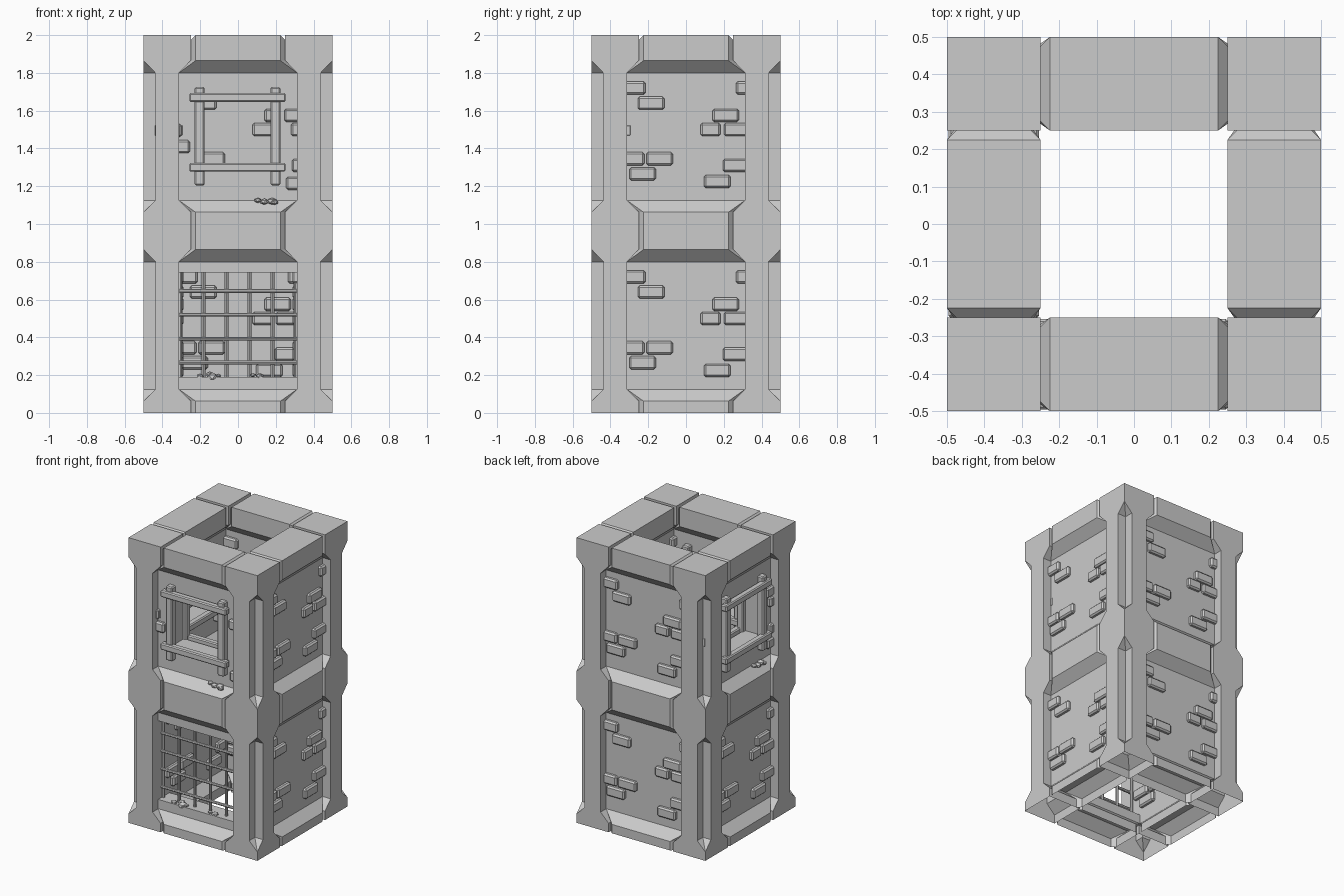
import bpy, bmesh, math, random
from mathutils import Matrix, Vector

if "Cube" in bpy.data.objects:
    bpy.data.objects.remove(bpy.data.objects["Cube"])
random.seed(4)

stone = bpy.data.materials.new("stone_grey")
stone.use_nodes = True
GREY = (0.6, 0.6, 0.6, 1)
stone.diffuse_color = GREY
stone.node_tree.nodes["Principled BSDF"].inputs["Base Color"].default_value = GREY

MID, HALF = 0.375, 0.0625      # wall centre line and half thickness
N = 0.3125                     # half width of a wall panel


def finish(name, bm, turn=0):
    bmesh.ops.transform(bm, matrix=Matrix.Rotation(turn * math.pi / 2, 4, 'Z'), verts=bm.verts)
    mesh = bpy.data.meshes.new(name)
    bm.to_mesh(mesh)
    bm.free()
    mesh.materials.append(stone)
    obj = bpy.data.objects.new(name, mesh)
    bpy.context.collection.objects.link(obj)
    return obj


def box(bm, x, y, z, bevel=0.0):
    """Box from three (low, high) ranges."""
    size = [r[1] - r[0] for r in (x, y, z)]
    centre = [sum(r) / 2 for r in (x, y, z)]
    m = Matrix.Translation(centre) @ Matrix.Diagonal((*size, 1))
    verts = bmesh.ops.create_cube(bm, size=1, matrix=m)["verts"]
    if bevel:
        edges = list({e for v in verts for e in v.link_edges})
        bmesh.ops.bevel(bm, geom=edges, offset=bevel, segments=1, affect='EDGES')


def loft(sections, open_bottom):
    """Skin a stack of (z, outline) sections."""
    bm = bmesh.new()
    rings = [[bm.verts.new((x, y, z)) for x, y in pts] for z, pts in sections]
    for a, b in zip(rings, rings[1:]):
        for i in range(len(a)):
            j = (i + 1) % len(a)
            bm.faces.new((a[i], a[j], b[j], b[i]))
    bm.faces.new(rings[-1])
    if not open_bottom:
        bm.faces.new(rings[0][::-1])
    bmesh.ops.remove_doubles(bm, verts=bm.verts, dist=1e-5)
    bmesh.ops.recalc_face_normals(bm, faces=bm.faces)
    return bm


# Corner columns, waisted at each storey with a square notch on the outer edge
def column_outline(i, o):
    return [(i, i), (.5, i), (.5, o), (o, o), (o, .5), (i, .5)]


wide, slim = column_outline(.25, .5), column_outline(N, .4375)
column = [(0, wide)]
for z in (0, 1):
    column += [(z + .0625, wide), (z + .125, slim), (z + .8, slim), (z + .865, wide)]
column.append((2, wide))
for k, name in enumerate(("back_left", "back_right", "front_right", "front_left")):
    finish(name + "_column", loft(column, True), k)


# Ring beams with sloped ledges and chamfered ends
def beam_outline(a, d, c):
    half = [(-a, d - c), (-a, c - d), (c - a, -d), (a - c, -d)]
    return [(x, y - MID) for x, y in half + [(-x, -y) for x, y in half]]


full, flush = beam_outline(.25, .125, .025), beam_outline(N, HALF, 0)
capped = beam_outline(.225, .125, 0)
beams = {
    "lower_beam": [(0, full), (.0625, full), (.125, flush)],
    "middle_beam": [(.8, flush), (.865, full), (1.0625, full), (1.125, flush)],
    "upper_beam": [(1.8, flush), (1.865, full), (1.975, full), (2, capped)],
}

# Brick layout on one panel: x, z, width
BRICKS = [(-.285, .72, .14), (-.185, .64, .14), (.21, .575, .14), (.13, .5, .105),
          (.27, .5, .14), (-.29, .345, .14), (-.14, .345, .14), (-.23, .265, .14),
          (.265, .31, .14), (.165, .225, .14), (.335, .72, .14)]
WINDOW_BRICKS = [(.315, .575, .14), (.35, .5, .14), (.355, .31, .14), (.325, .215, .14),
                 (-.325, .41, .14), (-.37, .495, .14)]


def bricks(name, turn, base, layout):
    bm = bmesh.new()
    for x, z, w in layout:
        for s in (1, -1):     # outer and inner face of the wall
            cx, cy = s * x, -MID - s * HALF
            box(bm, (cx - w / 2, cx + w / 2), (cy - .025, cy + .025),
                (base + z - .035, base + z + .035), .01)
    finish(name, bm, turn)


def wall(name, turn, base, hole=None):
    bm = bmesh.new()
    y, low, high = (-MID - HALF, -MID + HALF), base + .125, base + .8
    if hole:
        w, bottom, top = hole
        box(bm, (-N, N), y, (low, base + bottom))
        box(bm, (-N, N), y, (base + top, high))
        if w < N:
            for a, b in ((-N, -w), (w, N)):
                box(bm, (a, b), y, (base + bottom, base + top))
    else:
        box(bm, (-N, N), y, (low, high))
    finish(name, bm, turn)


def rubble(name, turn, spots):
    bm = bmesh.new()
    for x, y, z, r in spots:
        m = Matrix.Translation((x, y, z)) @ Matrix.Rotation(random.uniform(0, 3), 4, 'Z') \
            @ Matrix.Diagonal((1.2, 1, .75, 1))
        bmesh.ops.create_icosphere(bm, subdivisions=1, radius=r, matrix=m)
    finish(name, bm, turn)


# Window frame of crossed beams, on both faces of the wall
def window_frame(name, turn):
    bm = bmesh.new()
    for s in (1, -1):
        post, rail = -MID - s * .078, -MID - s * .098
        for x in (-.203, .198):
            box(bm, (x - .026, x + .026), (post - .025, post + .025), (1.205, 1.725), .007)
        for z in (1.67, 1.3):
            box(bm, (-.258, .252), (rail - .023, rail + .023), (z - .023, z + .023), .007)
    finish(name, bm, turn)


# Iron grate of round bars
def grate(name, turn):
    bm = bmesh.new()

    def bar(centre, length, axis):
        m = Matrix.Translation(centre)
        if axis == 'X':
            m = m @ Matrix.Rotation(math.pi / 2, 4, 'Y')
        bmesh.ops.create_cone(bm, cap_ends=True, segments=8, radius1=.01, radius2=.01,
                              depth=length, matrix=m)
    for i in range(6):
        bar((-.305 + i * .122, -.39, .465), .56, 'Z')
    for i in range(4):
        bar((0, -.402, .267 + i * .126), .62, 'X')
    finish(name, bm, turn)


# Assemble the four sides, two storeys each
for turn, side in enumerate(("front", "left", "back", "right")):
    for part, sections in beams.items():
        finish(f"{side}_{part}", loft(sections, part == "lower_beam"), turn)
    for base, storey in ((0, "lower"), (1, "upper")):
        label = f"{side}_{storey}"
        if base and side in ("front", "right"):
            wall(label + "_wall", turn, base, (.2, .3, .67))
            window_frame(label + "_window_frame", turn)
            bricks(label + "_bricks", turn, base, WINDOW_BRICKS)
            rubble(label + "_rubble", turn, [(.105, -.455, 1.125, .018), (.14, -.46, 1.118, .022),
                                             (.18, -.455, 1.12, .026), (.195, -.47, 1.115, .018)])
        elif not base and side == "front":
            wall(label + "_wall", turn, base, (N, .19, .742))
            grate(label + "_grate", turn)
            rubble(label + "_rubble", turn, [(-.2, -.42, .195, .018), (-.135, -.42, .19, .03),
                                             (-.15, -.41, .205, .02), (-.105, -.42, .197, .014),
                                             (.08, -.42, .2, .014), (.115, -.42, .195, .022)])
        else:
            wall(label + "_wall", turn, base)
            bricks(label + "_bricks", turn, base, BRICKS)
